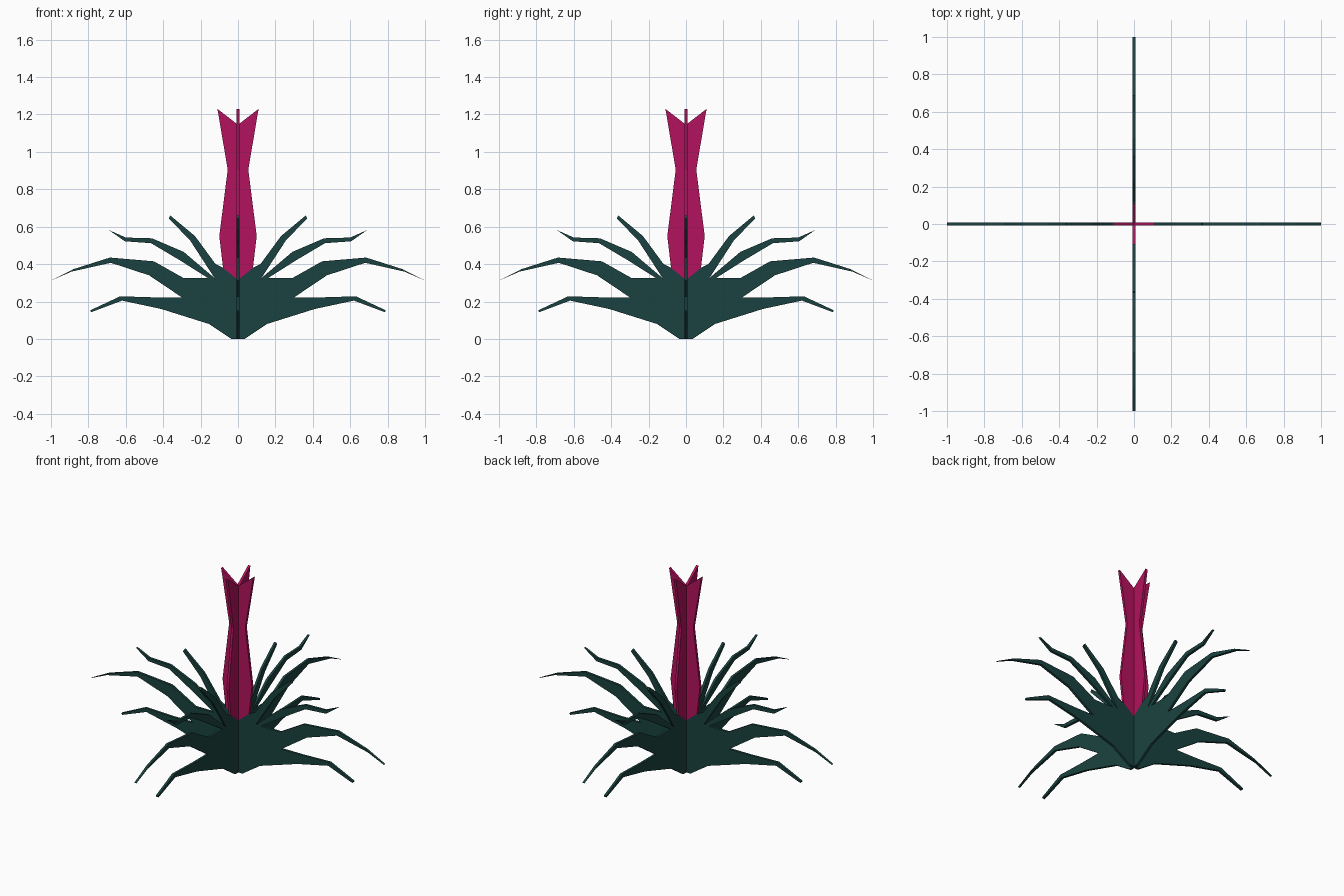
import bpy, bmesh
from math import pi
from mathutils import Matrix

if "Cube" in bpy.data.objects:
    bpy.data.objects.remove(bpy.data.objects["Cube"])

THICK = 0.015


def material(name, color):
    m = bpy.data.materials.new(name)
    m.diffuse_color = (*color, 1)
    m.use_nodes = True
    m.node_tree.nodes["Principled BSDF"].inputs["Base Color"].default_value = m.diffuse_color
    return m


def panel(name, half, mat, angle):
    """Thin upright sheet: half outline from bottom centre to top centre, mirrored in x."""
    outline = half + [(-x, z) for x, z in reversed(half) if x > 0]
    bm = bmesh.new()
    face = bm.faces.new([bm.verts.new((x, -THICK / 2, z)) for x, z in outline])
    ext = bmesh.ops.extrude_face_region(bm, geom=[face], use_keep_orig=True)
    moved = [v for v in ext["geom"] if isinstance(v, bmesh.types.BMVert)]
    bmesh.ops.translate(bm, verts=moved, vec=(0, THICK, 0))
    bmesh.ops.triangulate(bm, faces=[f for f in bm.faces if len(f.verts) > 4])
    bmesh.ops.recalc_face_normals(bm, faces=bm.faces)
    bm.transform(Matrix.Rotation(angle, 4, 'Z'))
    me = bpy.data.meshes.new(name)
    bm.to_mesh(me)
    bm.free()
    me.materials.append(mat)
    bpy.context.collection.objects.link(bpy.data.objects.new(name, me))


green = material("leaf_green", (0.01, 0.055, 0.05))
pink = material("flower_pink", (0.45, 0.006, 0.11))

leaves = [
    (0, 0), (0.035, 0), (0.155, 0.08),
    # lowest leaf
    (0.41, 0.16), (0.62, 0.205), (0.785, 0.143), (0.79, 0.153), (0.63, 0.228), (0.44, 0.222), (0.30, 0.222),
    # long drooping leaf
    (0.475, 0.34), (0.68, 0.407), (0.89, 0.36), (1.0, 0.312), (0.88, 0.373), (0.685, 0.435), (0.45, 0.415), (0.29, 0.325),
    # upper leaf
    (0.16, 0.325), (0.31, 0.42), (0.465, 0.512), (0.605, 0.522), (0.69, 0.582),
    (0.60, 0.542), (0.46, 0.538), (0.29, 0.465), (0.125, 0.325),
    # steep inner leaf
    (0.255, 0.525), (0.37, 0.645), (0.362, 0.66), (0.23, 0.55), (0.115, 0.37), (0.08, 0.38),
    (0, 0.315),
]
# keep the inner leaf tapered clear of its neighbour
leaves[leaves.index((0.115, 0.37))] = (0.12, 0.40)

flower = [(0, 0.315), (0.08, 0.38), (0.10, 0.55), (0.055, 0.905), (0.11, 1.23), (0, 1.145)]

# two crossed sheets each for the leaves and the flower
for i, side in enumerate(("front", "side")):
    panel(f"leaves_{side}", leaves, green, i * pi / 2)
    panel(f"flower_{side}", flower, pink, i * pi / 2)
